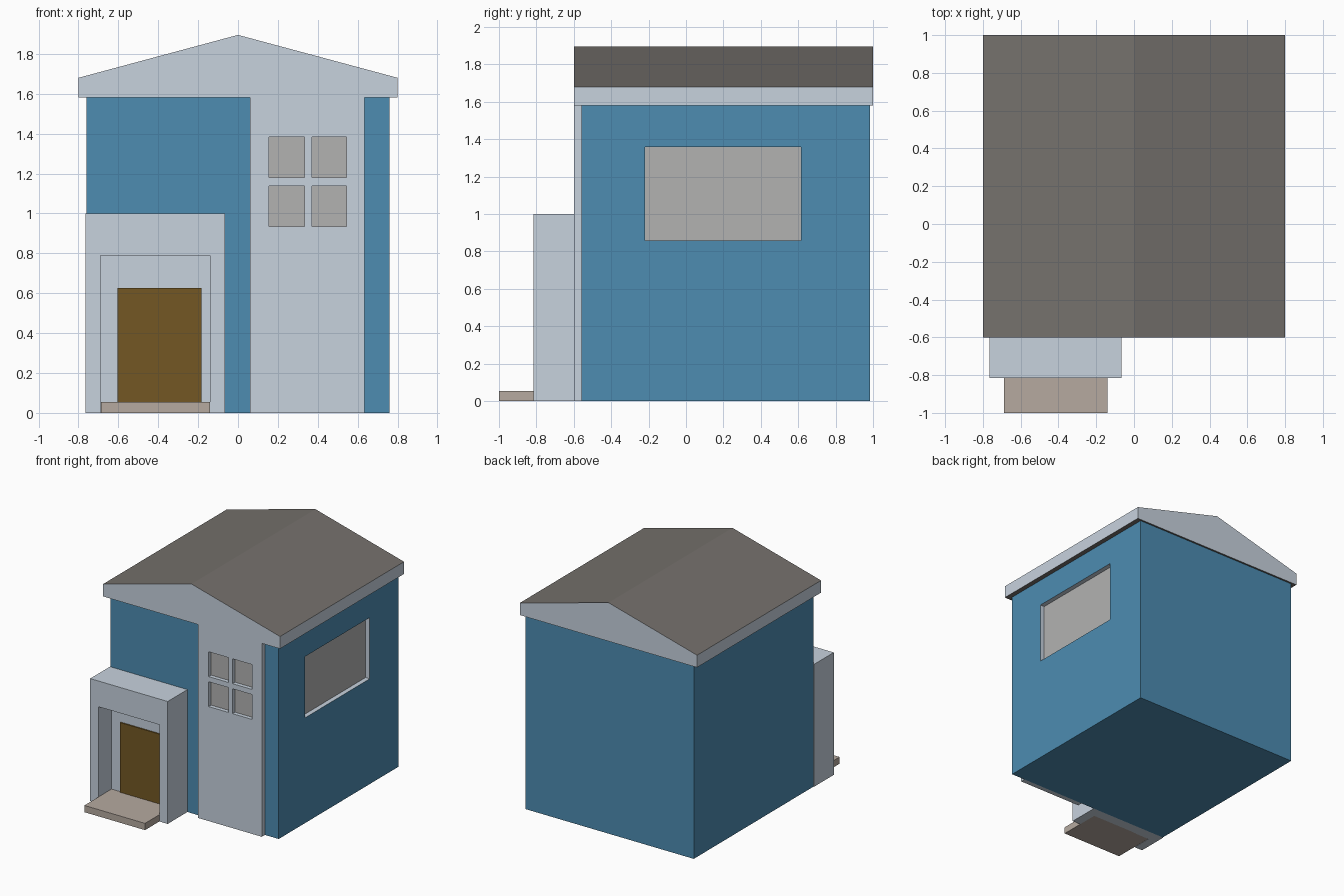
import bpy, bmesh

if "Cube" in bpy.data.objects:
    bpy.data.objects.remove(bpy.data.objects["Cube"])


def material(name, rgb):
    # Colours are given as sRGB 0-255 and stored as linear values
    m = bpy.data.materials.new(name)
    m.diffuse_color = (*[(c / 255) ** 2.2 for c in rgb], 1)
    m.use_nodes = True
    m.node_tree.nodes["Principled BSDF"].inputs["Base Color"].default_value = m.diffuse_color
    return m


BLUE = material("blue_wall", (78, 139, 176))
TRIM = material("pale_trim", (198, 209, 221))
ROOF = material("roof_grey", (116, 112, 108))
WOOD = material("door_brown", (115, 88, 40))
STONE = material("step_stone", (180, 168, 158))
GLASS = material("window_grey", (177, 177, 176))


def prism(name, profile, y0, y1, mat):
    """Extrude an (x, z) outline from y0 to y1."""
    bm = bmesh.new()
    face = bm.faces.new([bm.verts.new((x, y0, z)) for x, z in profile])
    ext = bmesh.ops.extrude_face_region(bm, geom=[face])["geom"]
    verts = [v for v in ext if isinstance(v, bmesh.types.BMVert)]
    bmesh.ops.translate(bm, verts=verts, vec=(0, y1 - y0, 0))
    bmesh.ops.recalc_face_normals(bm, faces=bm.faces)
    me = bpy.data.meshes.new(name)
    bm.to_mesh(me)
    bm.free()
    me.materials.append(mat)
    ob = bpy.data.objects.new(name, me)
    bpy.context.collection.objects.link(ob)
    return ob


def box(name, x, y, z, mat):
    outline = [(x[0], z[0]), (x[1], z[0]), (x[1], z[1]), (x[0], z[1])]
    return prism(name, outline, y[0], y[1], mat)


def cut(target, cutter):
    mod = target.modifiers.new("opening", "BOOLEAN")
    mod.operation = "DIFFERENCE"
    mod.solver = "EXACT"
    mod.material_mode = "TRANSFER"
    mod.object = cutter
    cutter.hide_render = True
    cutter.hide_set(True)


# House body with a recessed, pale-lined side window
body = box("house_body", (-0.76, 0.76), (-0.56, 0.985), (0, 1.58), BLUE)
SIDE_Y, SIDE_Z = (-0.22, 0.615), (0.86, 1.36)
cut(body, box("side_window_cutter", (0.715, 0.9), SIDE_Y, SIDE_Z, TRIM))
box("side_window_pane", (0.71, 0.722), SIDE_Y, SIDE_Z, GLASS)

# Gable roof: pale fascia, dark slopes and underside
roof = prism("roof", [(-0.8, 1.58), (0.8, 1.58), (0.8, 1.68), (0, 1.895), (-0.8, 1.68)],
             -0.6, 1.0, TRIM)
roof.data.materials.append(ROOF)
for f in roof.data.polygons:
    f.material_index = int(abs(f.normal.z) > 0.1)

# Tall front panel with four small windows
panel = box("front_panel", (0.06, 0.635), (-0.6, -0.56), (0, 1.58), TRIM)
for i, x in enumerate([(0.155, 0.333), (0.37, 0.545)]):
    for j, z in enumerate([(0.935, 1.138), (1.18, 1.383)]):
        cut(panel, box(f"front_window_cutter_{i}{j}", x, (-0.7, -0.5), z, TRIM))
        box(f"front_window_pane_{i}{j}", x, (-0.568, -0.555), z, GLASS)

# Porch surround, recessed wall, door and step
prism("porch", [(-0.765, 0), (-0.69, 0), (-0.69, 0.79), (-0.14, 0.79), (-0.14, 0),
                (-0.065, 0), (-0.065, 1), (-0.765, 1)], -0.815, -0.56, TRIM)
box("porch_back_wall", (-0.69, -0.14), (-0.65, -0.56), (0, 0.79), TRIM)
box("door", (-0.605, -0.182), (-0.66, -0.64), (0.05, 0.625), WOOD)
box("doorstep", (-0.688, -0.14), (-1.0, -0.645), (0, 0.055), STONE)
